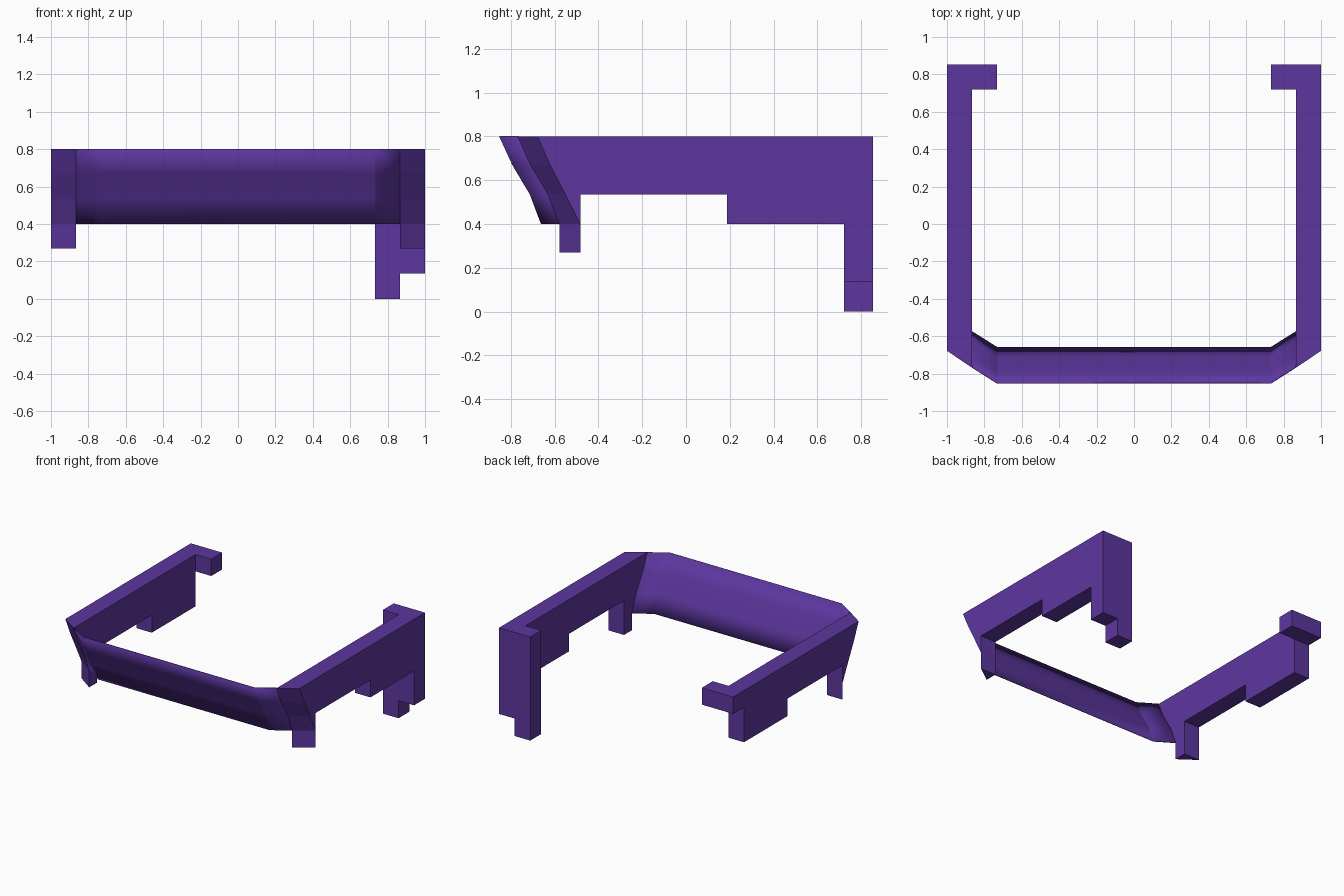
import bpy, bmesh, math

if "Cube" in bpy.data.objects:
    bpy.data.objects.remove(bpy.data.objects["Cube"])

purple = bpy.data.materials.new("purple")
purple.diffuse_color = (0.108, 0.037, 0.345, 1)
purple.use_nodes = True
purple.node_tree.nodes["Principled BSDF"].inputs["Base Color"].default_value = purple.diffuse_color


def finish(name, bm, smooth=False):
    bmesh.ops.remove_doubles(bm, verts=bm.verts, dist=0.0005)
    bmesh.ops.recalc_face_normals(bm, faces=bm.faces)
    me = bpy.data.meshes.new(name)
    bm.to_mesh(me)
    bm.free()
    me.materials.append(purple)
    ob = bpy.data.objects.new(name, me)
    bpy.context.collection.objects.link(ob)
    if smooth:
        bpy.ops.object.select_all(action='DESELECT')
        ob.select_set(True)
        bpy.context.view_layer.objects.active = ob
        bpy.ops.object.shade_smooth_by_angle(angle=math.radians(25))
    return ob


def bridge(name, loop_a, loop_b, smooth=False):
    """Closed solid between two matching outlines."""
    bm = bmesh.new()
    a = [bm.verts.new(p) for p in loop_a]
    b = [bm.verts.new(p) for p in loop_b]
    bm.faces.new(a)
    bm.faces.new(b[::-1])
    n = len(a)
    for i in range(n):
        j = (i + 1) % n
        bm.faces.new((a[i], b[i], b[j], a[j]))
    return finish(name, bm, smooth)


# Front slope as (height, y at centre, y at inner side, y at outer side)
rows = [(0.80, -0.853, -0.768, -0.678),
        (0.67, -0.793, -0.71, -0.62),
        (0.535, -0.713, -0.63, -0.55),
        (0.40, -0.662, -0.578, -0.482)]
INNER, OUTER = 0.867, 1.0

# Side rails, with the mitred front corner and stepped underside
under = [(-0.482, 0.40), (-0.482, 0.535), (0.187, 0.535),
         (0.187, 0.40), (0.72, 0.40), (0.72, 0.80)]
for side, s in (("left", -1), ("right", 1)):
    inner = [(s * INNER, r[2], r[0]) for r in rows] + [(s * INNER, y, z) for y, z in under]
    outer = [(s * OUTER, r[3], r[0]) for r in rows] + [(s * OUTER, y, z) for y, z in under]
    bridge(side + "_rail", inner, outer)
    # Wedge-shaped front foot
    plan = [(s * INNER, -0.578), (s * OUTER, -0.482), (s * INNER, -0.482)]
    bridge(side + "_front_foot", [(x, y, 0.27) for x, y in plan],
           [(x, y, 0.40) for x, y in plan])

# Thin sloped front panel with angled ends
bm = bmesh.new()
grid = [[bm.verts.new(p) for p in ((-INNER, yi, z), (-0.733, yc, z), (0.733, yc, z), (INNER, yi, z))]
        for z, yc, yi, yo in rows]
for top, low in zip(grid, grid[1:]):
    for i in range(3):
        bm.faces.new((top[i], low[i], low[i + 1], top[i + 1]))
panel = finish("front_panel", bm, True)
mod = panel.modifiers.new("thickness", 'SOLIDIFY')
mod.thickness = 0.005
mod.offset = -1


def rear_part(name, outline):
    bridge(name, [(x, 0.72, z) for x, z in outline], [(x, 0.853, z) for x, z in outline])


# Tall stepped post at the right rear, short hook at the left rear
rear_part("right_rear_post", [(1, 0.8), (0.733, 0.8), (0.733, 0), (INNER, 0), (INNER, 0.135), (1, 0.135)])
rear_part("left_rear_hook", [(-1, 0.8), (-0.733, 0.8), (-0.733, 0.67), (-1, 0.67)])
